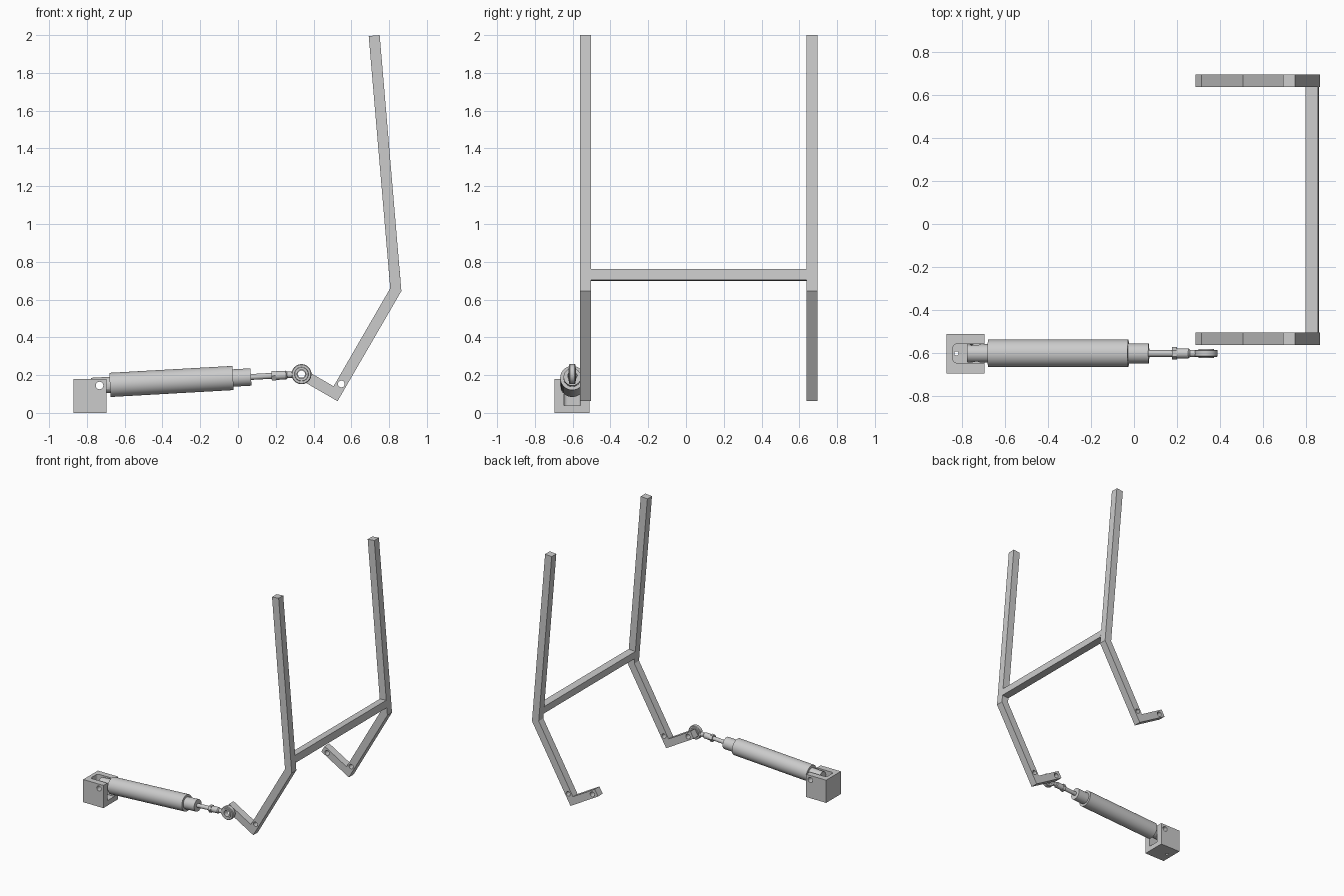
import bpy, bmesh, math
from mathutils import Matrix, Vector

if "Cube" in bpy.data.objects:
    bpy.data.objects.remove(bpy.data.objects["Cube"])

ROD_Y = -0.602
PIVOT = Vector((-0.733, ROD_Y, 0.145))
TIP = Vector((0.336, ROD_Y, 0.205))
LENGTH = (TIP - PIVOT).length
TILT = math.atan2(TIP.z - PIVOT.z, TIP.x - PIVOT.x)
AXIS = Matrix.Translation(PIVOT) @ Matrix.Rotation(-TILT, 4, 'Y')


def finish(bm, name, smooth=False):
    bmesh.ops.recalc_face_normals(bm, faces=bm.faces)
    me = bpy.data.meshes.new(name)
    bm.to_mesh(me)
    bm.free()
    ob = bpy.data.objects.new(name, me)
    bpy.context.collection.objects.link(ob)
    bpy.ops.object.select_all(action='DESELECT')
    ob.select_set(True)
    bpy.context.view_layer.objects.active = ob
    if smooth:
        bpy.ops.object.shade_smooth_by_angle(angle=math.radians(30))
    return ob


def lathe(name, profile, matrix, n=48, closed=False, smooth=True):
    """Turn (axial, radius) points around local x."""
    bm = bmesh.new()
    rings = [[bm.verts.new((s, r * math.cos(2 * math.pi * i / n), r * math.sin(2 * math.pi * i / n)))
              for i in range(n)] for s, r in profile]
    pairs = list(zip(rings, rings[1:]))
    if closed:
        pairs.append((rings[-1], rings[0]))
    else:
        bm.faces.new(rings[0])
        bm.faces.new(rings[-1])
    for a, b in pairs:
        for i in range(n):
            j = (i + 1) % n
            bm.faces.new((a[i], a[j], b[j], b[i]))
    bm.transform(matrix)
    return finish(bm, name, smooth)


def extrude_y(name, pts, y0, y1):
    """Extrude an xz outline from y0 to y1."""
    bm = bmesh.new()
    face = bm.faces.new([bm.verts.new((x, y0, z)) for x, z in pts])
    res = bmesh.ops.extrude_face_region(bm, geom=[face])
    bmesh.ops.translate(bm, vec=(0, y1 - y0, 0),
                        verts=[v for v in res['geom'] if isinstance(v, bmesh.types.BMVert)])
    return finish(bm, name)


def box(name, lo, hi):
    return extrude_y(name, [(lo[0], lo[2]), (hi[0], lo[2]), (hi[0], hi[2]), (lo[0], hi[2])], lo[1], hi[1])


def cut(ob, cutter):
    bpy.context.view_layer.objects.active = ob
    m = ob.modifiers.new("cut", 'BOOLEAN')
    m.operation, m.object, m.solver = 'DIFFERENCE', cutter, 'EXACT'
    bpy.ops.object.modifier_apply(modifier=m.name)
    bpy.data.objects.remove(cutter)


def drill(ob, x, y, z, r, half=0.15, vertical=False):
    rot = Matrix.Rotation(math.pi / 2, 4, 'Y' if vertical else 'Z')
    cut(ob, lathe("drill", [(-half, r), (half, r)], Matrix.Translation((x, y, z)) @ rot, 32))


# Bent side arms with pin holes
outline = [(0.285, 0.202), (0.527, 0.062), (0.865, 0.645), (0.75, 2.0),
           (0.692, 1.995), (0.806, 0.66), (0.506, 0.141), (0.314, 0.252)]
for side, y0 in (("left", -0.562), ("right", 0.637)):
    arm = extrude_y(side + "_arm", outline, y0, y0 + 0.058)
    drill(arm, 0.336, y0, 0.205, 0.019)
    drill(arm, 0.547, y0, 0.153, 0.018)

# Crossbar, leaning with the upper arms
lean = math.atan2(0.115, 1.355)
c, s, h = math.cos(lean), math.sin(lean), 0.029
extrude_y("crossbar", [(0.829 + h * (a * c - b * s), 0.73 + h * (a * s + b * c))
                       for a, b in ((-1, -1), (1, -1), (1, 1), (-1, 1))], -0.504, 0.637)

# Mounting block with rounded pocket open at the front end
block = box("mounting_block", (-0.872, -0.695, 0), (-0.695, -0.511, 0.18))
pocket = box("pocket", (-0.842, ROD_Y - 0.044, 0.04), (-0.6, ROD_Y + 0.044, 0.3))
bm = bmesh.new()
bm.from_mesh(pocket.data)
edges = [e for e in bm.edges if all(v.co.x < -0.8 for v in e.verts)
         and abs(e.verts[0].co.z - e.verts[1].co.z) > 0.1]
bmesh.ops.bevel(bm, geom=edges, offset=0.018, segments=6, profile=0.5, affect='EDGES')
bm.to_mesh(pocket.data)
bm.free()
cut(block, pocket)
drill(block, PIVOT.x, ROD_Y, PIVOT.z, 0.02)
drill(block, -0.826, ROD_Y, 0.0, 0.01, vertical=True)

# Rear lug, barrel, gland and piston rod along the tilted axis
lug = lathe("cylinder_lug", [(-0.042, 0.043), (0.06, 0.043)], AXIS)
drill(lug, PIVOT.x, ROD_Y, PIVOT.z, 0.02)
lathe("cylinder_barrel", [(0.055, 0.064), (0.708, 0.064)], AXIS, 64)
lathe("cylinder_gland", [(0.70, 0.046), (0.803, 0.046)], AXIS)
lathe("piston_rod", [(0.80, 0.0155), (0.93, 0.0155)], AXIS, 32)
lathe("lock_nut", [(0.912, 0.029), (0.934, 0.029)], AXIS, 6, smooth=False)
lathe("rod_end_shank", [(0.93, 0.023), (0.988, 0.023), (0.995, 0.017), (LENGTH - 0.042, 0.017)], AXIS, 32)

# Rod end eye and its ball bearing
eye = Matrix.Translation(TIP) @ Matrix.Rotation(math.pi / 2, 4, 'Z')
lathe("rod_end_eye", [(-0.013, 0.053), (0.013, 0.053), (0.017, 0.049), (0.017, 0.036),
                      (-0.017, 0.036), (-0.017, 0.049)], eye, closed=True)
ball = [(0.041 * math.sin(a), 0.041 * math.cos(a)) for a in [math.radians(-30 + 10 * i) for i in range(7)]]
lathe("bearing_ball", ball + [(0.0205, 0.023), (-0.0205, 0.023)], eye, closed=True)
